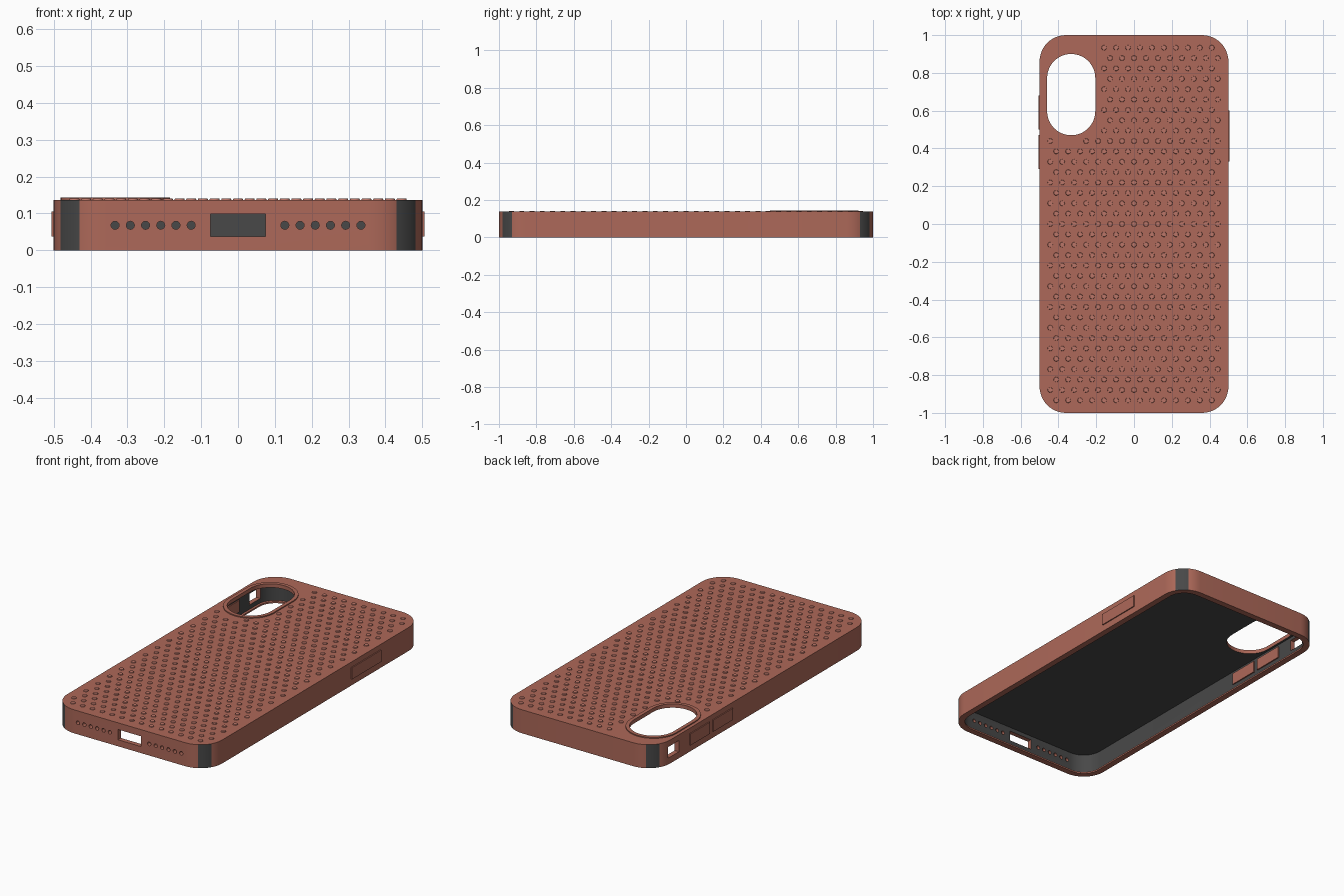
import bpy, bmesh, math
from mathutils import Matrix, Vector

if "Cube" in bpy.data.objects:
    bpy.data.objects.remove(bpy.data.objects["Cube"])

SEG = 12          # segments per rounded corner
H = 0.137         # case height


def material(name, c):
    m = bpy.data.materials.new(name)
    m.diffuse_color = (*c, 1)
    m.use_nodes = True
    m.node_tree.nodes["Principled BSDF"].inputs["Base Color"].default_value = m.diffuse_color
    return m


red = material("terracotta", (0.42, 0.14, 0.10))
dot_red = material("terracotta_light", (0.50, 0.18, 0.14))
dark = material("charcoal", (0.065, 0.065, 0.065))


def ring(bm, cx, cy, hw, hh, r, z):
    """Loop of vertices round a rounded rectangle."""
    out = []
    for q, (sx, sy) in enumerate([(1, 1), (-1, 1), (-1, -1), (1, -1)]):
        for i in range(SEG + 1):
            a = math.radians(90 * (q + i / SEG))
            out.append(bm.verts.new((cx + sx * (hw - r) + r * math.cos(a),
                                     cy + sy * (hh - r) + r * math.sin(a), z)))
    return out


def bridge(bm, a, b):
    n = len(a)
    return [bm.faces.new((a[i], a[(i + 1) % n], b[(i + 1) % n], b[i])) for i in range(n)]


def finish(bm, name, mats, smooth=True):
    bmesh.ops.recalc_face_normals(bm, faces=bm.faces)
    me = bpy.data.meshes.new(name)
    bm.to_mesh(me)
    bm.free()
    ob = bpy.data.objects.new(name, me)
    bpy.context.collection.objects.link(ob)
    for m in mats:
        me.materials.append(m)
    bpy.ops.object.select_all(action='DESELECT')
    ob.select_set(True)
    bpy.context.view_layer.objects.active = ob
    if smooth:
        bpy.ops.object.shade_smooth_by_angle(angle=math.radians(30))
    return ob


def add_box(bm, lo, hi):
    lo, hi = Vector(lo), Vector(hi)
    m = Matrix.Translation((lo + hi) / 2) @ Matrix.Diagonal((*(hi - lo), 1))
    return bmesh.ops.create_cube(bm, size=1, matrix=m)['verts']


# Camera window dimensions
CX, CY, CW, CH = -0.3325, 0.685, 0.1275, 0.215

# Cutters: camera window, charging port, switch slot, speaker holes
bm = bmesh.new()
lo = ring(bm, CX, CY, CW, CH, 0.127, 0.09)
hi = ring(bm, CX, CY, CW, CH, 0.127, 0.2)
bridge(bm, lo, hi)
bm.faces.new(lo)
bm.faces.new(hi)
add_box(bm, (-0.075, -1.1, 0.038), (0.075, -0.93, 0.098))
add_box(bm, (-0.6, 0.78, 0.038), (-0.462, 0.88, 0.103))
for s in (-1, 1):
    for i in range(6):
        m = Matrix.Translation((s * (0.127 + i * 0.0413), -1, 0.068)) @ Matrix.Rotation(math.pi / 2, 4, 'X')
        bmesh.ops.create_cone(bm, cap_ends=True, segments=16, radius1=0.011,
                              radius2=0.011, depth=0.12, matrix=m)
cutter = finish(bm, "hole_cutter", [], False)
cutter.hide_render = True

# Case shell: outer wall, lip and dark-lined cavity
bm = bmesh.new()
profile = [(0, H), (0, 0), (0.036, 0), (0.036, 0.009), (0.027, 0.012), (0.027, 0.121)]
loops = [ring(bm, 0, 0, 0.5 - d, 1 - d, 0.14 - d, z) for d, z in profile]
for k in range(len(loops) - 1):
    for i, f in enumerate(bridge(bm, loops[k], loops[k + 1])):
        corner_pad = k == 0 and 4 <= i % (SEG + 1) < 8
        if corner_pad or k == 4:
            f.material_index = 1
bm.faces.new(loops[0])
bm.faces.new(loops[-1]).material_index = 1
case = finish(bm, "case_shell", [red, dark], False)
mod = case.modifiers.new("holes", 'BOOLEAN')
mod.operation = 'DIFFERENCE'
mod.solver = 'EXACT'
mod.object = cutter
bpy.ops.object.modifier_apply(modifier=mod.name)
bpy.ops.object.shade_smooth_by_angle(angle=math.radians(30))
bpy.data.objects.remove(cutter)

# Raised rim round the camera window
bm = bmesh.new()
spec = [(0, H - 0.006), (0, 0.143), (0.021, 0.143), (0.021, H - 0.006)]
rim = [ring(bm, CX, CY, CW + d, CH + d, 0.127 + d, z) for d, z in spec]
for k in range(4):
    bridge(bm, rim[k], rim[(k + 1) % 4])
finish(bm, "camera_rim", [red])

# Side buttons
for name, side, y0, y1 in [("volume_up_button", -1, 0.50, 0.68),
                           ("volume_down_button", -1, 0.29, 0.47),
                           ("power_button", 1, 0.33, 0.60)]:
    bm = bmesh.new()
    xs = sorted((side * 0.466, side * 0.506))
    add_box(bm, (xs[0], y0, 0.038), (xs[1], y1, 0.106))
    finish(bm, name, [red], False)

# Grip dots in a hexagonal grid, leaving room for the camera
bm = bmesh.new()
STEP = 0.0634
for row in range(35):
    y = (row - 17) * STEP * math.sqrt(3) / 2
    n = 14 if row % 2 == 0 else 15
    for i in range(n):
        x = (i - (n - 1) / 2) * STEP
        dy = max(abs(y - CY) - (CH - CW), 0)
        if math.hypot(x - CX, dy) < 0.168 or (x < -0.18 and y > 0.5):
            continue
        bmesh.ops.create_cone(bm, cap_ends=True, segments=12, radius1=0.0145, radius2=0.0125,
                              depth=0.006, matrix=Matrix.Translation((x, y, H + 0.001)))
finish(bm, "grip_dots", [dot_red])
